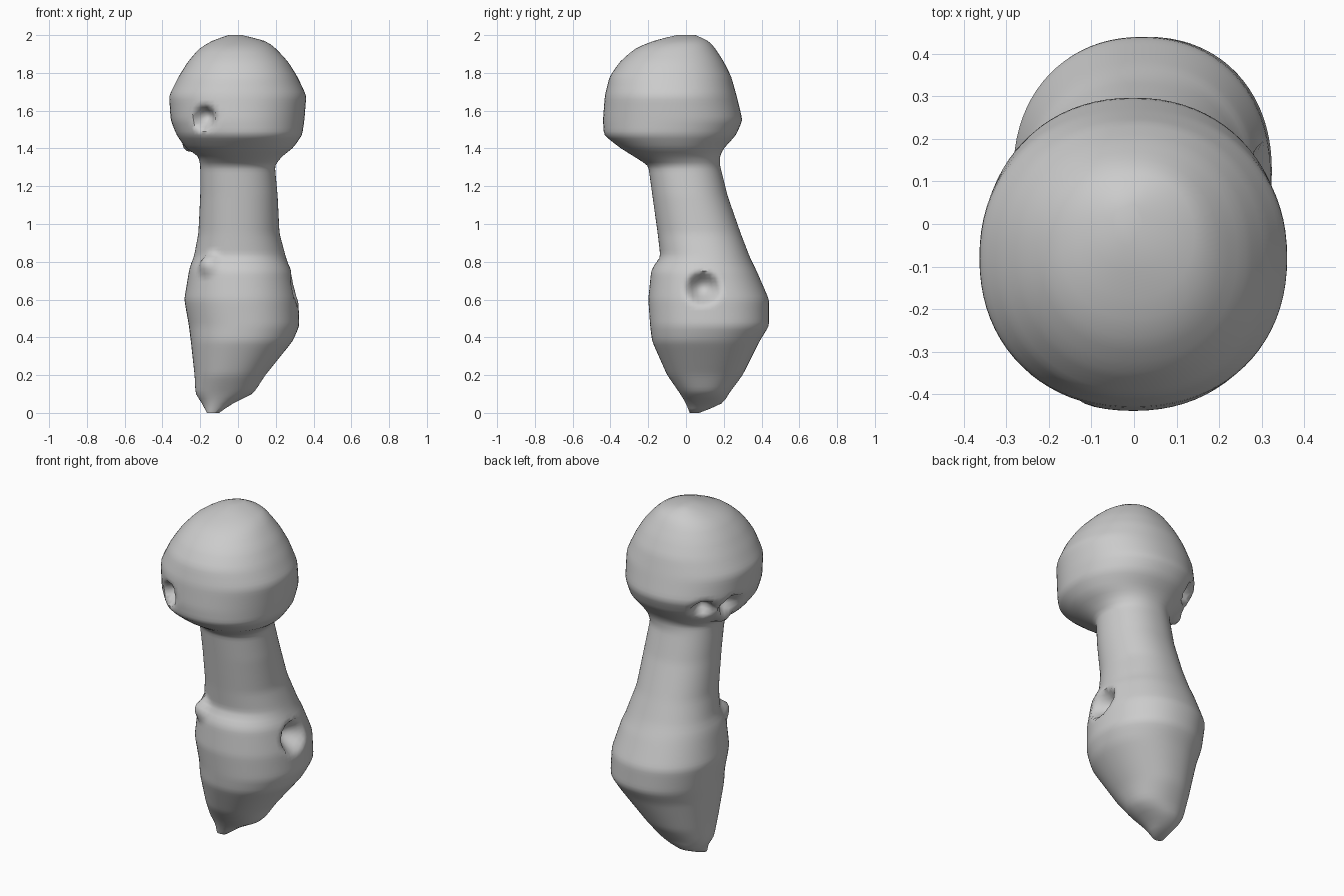
import bpy, bmesh, math
from mathutils import Vector

# Body profile: z, x min, x max, y min, y max
PROFILE = [
    (0.00, -0.165, -0.10, 0.02, 0.07),
    (0.05, -0.19, -0.03, 0.00, 0.20),
    (0.10, -0.225, 0.08, -0.03, 0.225),
    (0.20, -0.23, 0.145, -0.10, 0.30),
    (0.38, -0.25, 0.29, -0.18, 0.39),
    (0.46, -0.26, 0.325, -0.19, 0.44),
    (0.60, -0.285, 0.32, -0.20, 0.44),
    (0.75, -0.26, 0.285, -0.185, 0.375),
    (0.79, -0.25, 0.265, -0.165, 0.355),
    (0.82, -0.235, 0.255, -0.135, 0.34),
    (0.95, -0.21, 0.22, -0.15, 0.29),
    (1.15, -0.20, 0.21, -0.178, 0.22),
    (1.31, -0.20, 0.195, -0.20, 0.18),
    (1.36, -0.21, 0.235, -0.28, 0.18),
    (1.40, -0.275, 0.29, -0.345, 0.20),
    (1.47, -0.325, 0.34, -0.435, 0.265),
    (1.55, -0.357, 0.352, -0.44, 0.30),
    (1.68, -0.365, 0.362, -0.43, 0.268),
    (1.78, -0.315, 0.315, -0.405, 0.24),
    (1.86, -0.265, 0.265, -0.35, 0.20),
    (1.93, -0.205, 0.20, -0.27, 0.155),
    (1.97, -0.14, 0.15, -0.175, 0.12),
    (2.00, -0.05, 0.02, -0.05, 0.05),
]
SEGS, STEP = 80, 0.02

# Dents and lips: centre, radius, push vector
DENTS = [
    ((-0.18, -0.39, 1.56), 0.075, (0.03, 0.09, 0.01)),
    ((-0.25, 0.19, 1.49), 0.075, (0.06, -0.06, 0.02)),
    ((-0.335, 0.04, 1.49), 0.075, (0.09, 0.0, 0.02)),
    ((0.305, 0.09, 0.66), 0.10, (-0.10, 0.0, 0.0)),
    ((-0.28, 0.04, 1.40), 0.06, (-0.02, 0.0, -0.02)),
    ((-0.16, -0.12, 0.79), 0.08, (-0.02, -0.03, 0.02)),
]


def rings():
    """Profile rows subdivided so the dents have enough points."""
    for a, b in zip(PROFILE, PROFILE[1:]):
        n = max(1, round((b[0] - a[0]) / STEP))
        for i in range(n):
            yield [p + (q - p) * i / n for p, q in zip(a, b)]
    yield PROFILE[-1]


def soft(v):
    """Slightly squared circle coordinate."""
    return math.copysign(abs(v) ** 0.93, v)


# Lofted body: pointed bulb, neck and round head
bm = bmesh.new()
loops = []
for z, x0, x1, y0, y1 in rings():
    loop = []
    for k in range(SEGS):
        a = 2 * math.pi * k / SEGS
        loop.append(bm.verts.new(((x0 + x1) / 2 + (x1 - x0) / 2 * soft(math.cos(a)),
                                  (y0 + y1) / 2 + (y1 - y0) / 2 * soft(math.sin(a)), z)))
    loops.append(loop)
for lo, hi in zip(loops, loops[1:]):
    for k in range(SEGS):
        j = (k + 1) % SEGS
        bm.faces.new((lo[k], lo[j], hi[j], hi[k]))
bm.faces.new(loops[0][::-1])
bm.faces.new(loops[-1])

# Round off the profile corners
inner = [v for loop in loops[1:-1] for v in loop]
for _ in range(2):
    bmesh.ops.smooth_vert(bm, verts=inner, factor=0.5,
                          use_axis_x=True, use_axis_y=True, use_axis_z=True)

# Press in the dents and pull out the lips
for centre, radius, push in DENTS:
    c, p = Vector(centre), Vector(push)
    for v in bm.verts:
        t = (v.co - c).length / radius
        if t < 1:
            v.co += p * (1 - t * t) ** 1.5

mesh = bpy.data.meshes.new("knobbed_body")
bm.to_mesh(mesh)
bm.free()
body = bpy.data.objects.new("knobbed_body", mesh)
bpy.context.collection.objects.link(body)
bpy.context.view_layer.objects.active = body
body.select_set(True)
bpy.ops.object.shade_smooth_by_angle(angle=math.radians(60))
